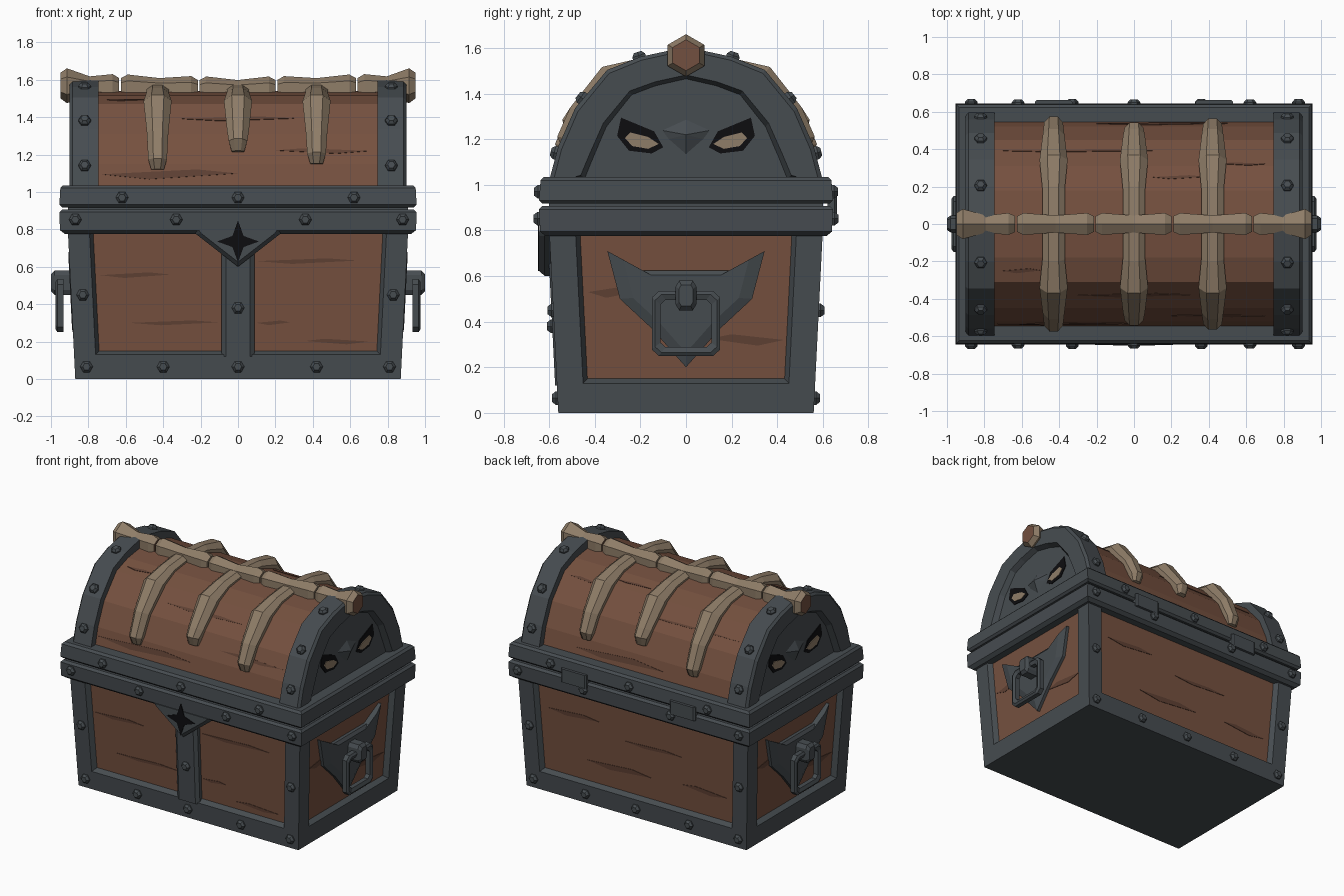
import bpy, bmesh, math
from mathutils import Vector

if "Cube" in bpy.data.objects:
    bpy.data.objects.remove(bpy.data.objects["Cube"])


def material(name, rgb):
    m = bpy.data.materials.new(name)
    m.diffuse_color = (*rgb, 1)
    m.use_nodes = True
    m.node_tree.nodes["Principled BSDF"].inputs["Base Color"].default_value = m.diffuse_color
    return m


IRON = material("iron grey", (0.062, 0.073, 0.081))
WOOD = material("wood brown", (0.180, 0.082, 0.050))
DARK = material("gouged wood", (0.115, 0.053, 0.034))
BONE = material("bone tan", (0.275, 0.205, 0.138))
CAP = material("bone end brown", (0.170, 0.080, 0.050))
BLACK = material("black", (0.004, 0.004, 0.005))


def finish(name, bm, *mats):
    bmesh.ops.remove_doubles(bm, verts=bm.verts, dist=0.0005)
    bmesh.ops.recalc_face_normals(bm, faces=bm.faces)
    me = bpy.data.meshes.new(name)
    bm.to_mesh(me)
    bm.free()
    for m in mats:
        me.materials.append(m)
    ob = bpy.data.objects.new(name, me)
    bpy.context.collection.objects.link(ob)
    return ob


def loft(bm, sections, closed=False, cap_mat=0):
    """Skin consecutive cross-sections, capping the two ends."""
    rows = [[bm.verts.new(p) for p in s] for s in sections]
    n = len(rows[0])
    pairs = list(zip(rows, rows[1:] + rows[:1]))
    for a, b in (pairs if closed else pairs[:-1]):
        for i in range(n):
            j = (i + 1) % n
            bm.faces.new((a[i], a[j], b[j], b[i]))
    if not closed:
        for r in (rows[0], rows[-1]):
            bm.faces.new(r).material_index = cap_mat


def solid(name, sections, mat, closed=False):
    bm = bmesh.new()
    loft(bm, sections, closed)
    return finish(name, bm, mat)


def wall(k, u, z, out=0.0):
    """Point on tapered wall k (0 front, 1 right, 2 back, 3 left)."""
    d = (0.87 if k % 2 else 0.56) + 0.05 * z + out
    return Vector([(u, -d, z), (d, u, z), (-u, d, z), (-d, -u, z)][k])


def both(half):
    """Mirror a half profile that ends on the centre line."""
    return [(-y, z) for y, z in half] + [(y, z) for y, z in half[-2::-1]]


# Body: iron frame with a sunken wooden panel in each wall
bm = bmesh.new()
for k in range(4):
    half = 0.56 if k % 2 else 0.87
    loops = []
    for inset, z0, z1, out in ((0, 0, 0.8, 0), (0.115, 0.13, 0.79, 0), (0.135, 0.15, 0.775, -0.035)):
        b, t = half + 0.05 * z0 - inset, half + 0.05 * z1 - inset
        loops.append([bm.verts.new(wall(k, u, z, out)) for u, z in ((-b, z0), (b, z0), (t, z1), (-t, z1))])
    for a, b in zip(loops, loops[1:]):
        for i in range(4):
            bm.faces.new((a[i], a[(i + 1) % 4], b[(i + 1) % 4], b[i]))
    bm.faces.new(loops[2]).material_index = 1
for z in (0, 0.8):
    x, y = 0.87 + 0.05 * z, 0.56 + 0.05 * z
    bm.faces.new([bm.verts.new(p) for p in ((-x, -y, z), (x, -y, z), (x, y, z), (-x, y, z))])
finish("body", bm, IRON, WOOD)


# Rims around the mouth of the body and the foot of the lid
def band(name, rings):
    solid(name, [[(-x, -y, z), (x, -y, z), (x, y, z), (-x, y, z)] for x, y, z in rings], IRON)


band("body_rim", [(0.925, 0.615, 0.775), (0.952, 0.64, 0.795), (0.955, 0.645, 0.892), (0.94, 0.63, 0.907)])
band("rim_core", [(0.91, 0.6, 0.89), (0.91, 0.6, 0.94)])
band("lid_rim", [(0.94, 0.63, 0.918), (0.955, 0.645, 0.932), (0.95, 0.638, 1.02), (0.935, 0.623, 1.035)])

# Lid: wooden vault with grey gable ends and heavy iron arches
VAULT = [(0.55, 1.02), (0.52, 1.15), (0.45, 1.31), (0.31, 1.47), (0.18, 1.515), (0, 1.54)]
OUTER = [(0.6, 1.02), (0.56, 1.17), (0.486, 1.337), (0.346, 1.504), (0.2, 1.562), (0, 1.605)]
INNER = [(0.44, 1.02), (0.4, 1.12), (0.345, 1.25), (0.235, 1.39), (0.13, 1.43), (0, 1.46)]
vault = both(VAULT)
solid("lid_planks", [[(x, y, z) for y, z in vault] for x in (-0.82, 0.82)], WOOD)

EYE = [(0.10, 1.165), (0.14, 1.235), (0.285, 1.295), (0.302, 1.215), (0.25, 1.15), (0.15, 1.138)]
IRIS = [(0.12, 1.18), (0.165, 1.21), (0.245, 1.23), (0.268, 1.205), (0.235, 1.17), (0.165, 1.158)]
for s, side in ((1, "right"), (-1, "left")):
    solid("gable_" + side, [[(s * x, y, z) for y, z in vault] for x in (0.8, 0.862)], IRON)
    solid("arch_" + side, [[(s * 0.745, *o), (s * 0.885, *o), (s * 0.9, o[0] * 0.975, o[1] - 0.015),
                            (s * 0.9, i[0] * 1.05, i[1] + 0.022), (s * 0.85, *i), (s * 0.745, *i)]
                           for o, i in zip(both(OUTER), both(INNER))], IRON)
    # Slanted eyes and the brow between them
    for m in (1, -1):
        for nm, shape, top, mat in (("eye_rim", EYE, 0.867, BLACK), ("eye", IRIS, 0.871, BONE)):
            solid(nm + "_" + side, [[(s * x, m * y, z) for y, z in shape] for x in (0.862, top)], mat)
    bm = bmesh.new()
    ring = [bm.verts.new((s * 0.86, y, z)) for y, z in
            ((-0.11, 1.24), (0, 1.29), (0.11, 1.24), (0.08, 1.2), (0, 1.13), (-0.08, 1.2))]
    tip = bm.verts.new((s * 0.895, 0, 1.22))
    for i in range(6):
        bm.faces.new((ring[i], ring[(i + 1) % 6], tip))
    finish("brow_" + side, bm, IRON)

    # Horned shield plate, knob and hanging ring handle
    half = [(0, 0.2), (0.15, 0.37), (0.29, 0.5), (0.345, 0.71), (0.19, 0.625)]
    shield = half + [(-y, z) for y, z in half[:0:-1]]
    k = 1 if s > 0 else 3
    solid("shield_" + side, [[wall(k, y * f, 0.52 + (z - 0.52) * f, o) for y, z in shield]
                             for f, o in ((1, -0.045), (1, -0.012), (0.8, 0.004))], IRON)
    solid("knob_" + side, [[(s * x, y * f, 0.515 + z * f) for y, z in
                            ((-.045, -.04), (-.03, -.065), (.03, -.065), (.045, -.04),
                             (.045, .04), (.03, .065), (-.03, .065), (-.045, .04))]
                           for x, f in ((0.88, 1), (0.98, 1), (1.0, 0.7))], IRON)
    sections = []
    for a, b in ((1, .8), (.8, 1), (-.8, 1), (-1, .8), (-1, -.8), (-.8, -1), (.8, -1), (1, -.8)):
        o, i = (a * 0.15, 0.392 + b * 0.142), (a * 0.112, 0.392 + b * 0.104)
        sections.append([(s * 0.932, *o), (s * 0.965, *o), (s * 0.975, o[0] * 0.9, 0.392 + (o[1] - 0.392) * 0.9),
                         (s * 0.965, *i), (s * 0.932, *i)])
    solid("handle_" + side, sections, IRON, closed=True)

# Front strap, lock plate and star keyhole
solid("front_strap", [[wall(0, u, z, o) for u, z in ((-w, 0.12), (w, 0.12), (w, 0.7), (-w, 0.7))]
                      for w, o in ((0.088, -0.04), (0.088, -0.01), (0.065, 0.008))], IRON)
LOCK = [(-0.24, 0.795), (-0.225, 0.775), (0, 0.6), (0.225, 0.775), (0.24, 0.795)]
solid("lock_plate", [[(x * f, y, 0.795 + (z - 0.795) * f) for x, z in LOCK]
                     for f, y in ((1, -0.56), (1, -0.62), (0.87, -0.646))], IRON)
star = [(r * math.sin(i * math.pi / 4), 0.735 + r * math.cos(i * math.pi / 4))
        for i, r in enumerate([0.112, 0.042] * 4)]
solid("keyhole", [[(x, y, z) for x, z in star] for y in (-0.643, -0.65)], BLACK)

# Hinges on the back
for x in (-0.43, 0.43):
    solid("hinge", [[(x - w, y, 0.87), (x + w, y, 0.87), (x + w, y, 0.965), (x - w, y, 0.965)]
                    for w, y in ((0.1, 0.62), (0.1, 0.652), (0.09, 0.662))], IRON)

# Rivets
bm = bmesh.new()


def rivet(loc, normal):
    q = Vector(normal).to_track_quat('Z', 'Y')
    loft(bm, [[Vector(loc) + q @ Vector((r * math.cos(a), r * math.sin(a), h))
               for a in [math.tau * i / 6 for i in range(6)]]
              for r, h in ((0.034, -0.015), (0.034, 0.008), (0.02, 0.024))])


for k, s in ((0, -1), (2, 1)):
    n = (0, s, 0)
    for x in (-0.81, -0.4, 0, 0.42, 0.81):
        rivet(wall(k, x, 0.065), n)
    for x in (-0.83, 0.83):
        rivet(wall(k, x, 0.45), n)
    for x in (-0.87, -0.33, 0.36, 0.88):
        rivet((x, s * 0.644, 0.852), n)
    for x in (-0.62, 0, 0.62):
        rivet((x, s * 0.642, 0.97), n)
    for x in (-0.82, 0.82):
        for y, z, ny, nz in ((0.57, 1.14, 1, 0.25), (0.455, 1.38, 1, 0.8), (0.205, 1.56, 0.35, 1)):
            rivet((x, s * y, z), (0, s * ny, nz))
rivet(wall(0, 0, 0.38, 0.006), (0, -1, 0))
finish("rivets", bm, IRON)

# Spine of five bones along the ridge, with brown broken ends
bm = bmesh.new()
JOINTS = [-0.955, -0.63, -0.21, 0.205, 0.635, 0.955]
for i, (a, b) in enumerate(zip(JOINTS, JOINTS[1:])):
    ends = [0.085 if i == 0 else 0.06, 0.085 if i == 4 else 0.06]
    rings = [(a + 0.005, ends[0] * 0.8), (a + 0.04, ends[0] + 0.008), ((a + b) / 2, 0.053),
             (b - 0.04, ends[1] + 0.008), (b - 0.005, ends[1] * 0.8)]
    secs = []
    for x, r in rings:
        zc = 1.545 + 0.025 * abs(x)
        secs.append([(x, r * math.sin(t), zc + r * math.cos(t)) for t in [math.tau * j / 6 for j in range(6)]])
    loft(bm, secs, cap_mat=1 if i in (0, 4) else 0)
finish("spine", bm, BONE, CAP)

# Ribs clawing down both sides of the lid
for x, tip in ((-0.43, 1.12), (0, 1.215), (0.42, 1.15)):
    half = [(0.56 - (tip - 1.02) * 0.3, tip, 0.034, 0.02), (0.55 - (tip - 1.02) * 0.3, tip + 0.05, 0.05, 0.055),
            (0.45, 1.31, 0.058, 0.065), (0.32, 1.46, 0.075, 0.075), (0.18, 1.51, 0.06, 0.05), (0, 1.535, 0.06, 0.04)]
    path = half + [(-y, z, w, t) for y, z, w, t in half[-2::-1]]
    secs = []
    for y, z, w, t in path:
        c, n = Vector((x, y, z)), Vector((0, y, z - 1.08)).normalized()
        secs.append([c + Vector((w * f, 0, 0)) + n * h for f, h in
                     ((-0.9, -0.03), (-1, t * 0.45), (-0.45, t), (0.45, t), (1, t * 0.45), (0.9, -0.03))])
    solid("rib", secs, BONE)


# Gouges in the wood: slim slivers lying on the planks
def on_lid(x, y, out):
    for (y0, z0), (y1, z1) in zip(vault, vault[1:]):
        if y0 <= y <= y1:
            n = Vector((0, z0 - z1, y1 - y0)).normalized()
            return Vector((x, y, z0 + (z1 - z0) * (y - y0) / (y1 - y0))) + n * out


def sliver(bm, f, a, b, v, h):
    pts = [(a, v), (a + (b - a) * 0.35, v - h / 2), (b, v + h * 0.1), (a + (b - a) * 0.7, v + h / 2)]
    loft(bm, [[f(*p, o) for p in pts] for o in (-0.004, 0.003)])


bm = bmesh.new()
CUTS = {0: [(-0.74, -0.36, 0.555, 0.03), (-0.58, -0.1, 0.3, 0.026), (0.1, 0.28, 0.3, 0.025),
            (0.1, 0.64, 0.63, 0.03), (0.7, 0.36, 0.2, 0.03)],
        1: [(-0.43, -0.2, 0.53, 0.05), (0.43, 0.1, 0.32, 0.05)],
        2: [(-0.7, -0.3, 0.6, 0.04), (-0.1, 0.35, 0.52, 0.03), (-0.4, 0.1, 0.3, 0.05), (0.7, 0.35, 0.32, 0.04)]}
CUTS[3] = CUTS[1]
for k, cuts in CUTS.items():
    for a, b, z, h in cuts:
        sliver(bm, lambda u, v, o, k=k: wall(k, u, v, o - 0.035), a, b, z, h)
for a, b, y, h in ((-0.73, 0, -0.533, 0.012), (0.7, 0.2, -0.49, 0.012), (-0.3, 0.3, -0.38, 0.02),
                   (-0.7, -0.5, -0.25, 0.025), (0.7, 0.46, 0.32, 0.015), (-0.7, 0.1, 0.39, 0.012),
                   (0.1, 0.38, 0.25, 0.02), (-0.2, 0.5, 0.535, 0.012)):
    sliver(bm, on_lid, a, b, y, h)
finish("wood_gouges", bm, DARK)
